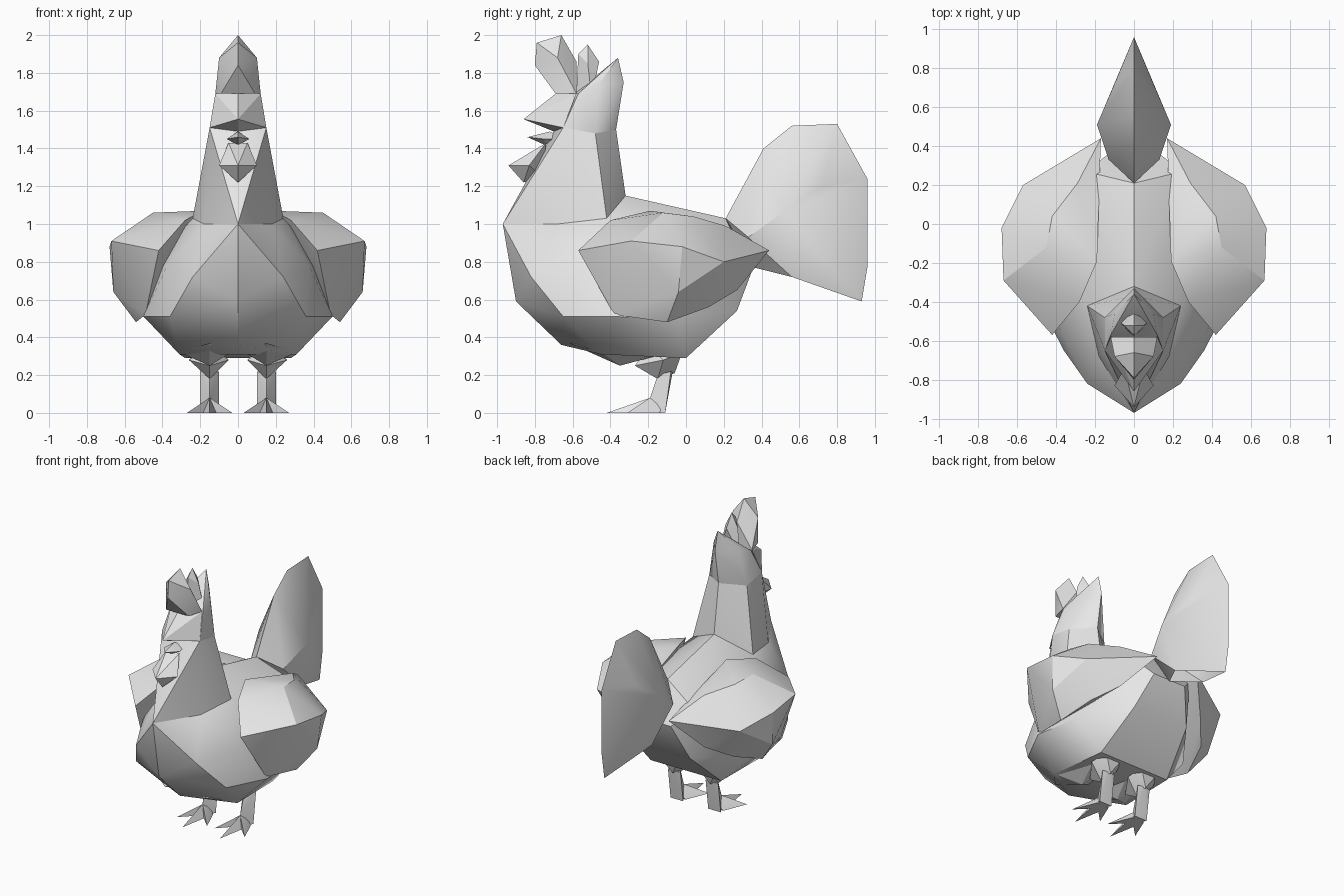
import bpy
import bmesh
import math

# Remove the default cube if it is there
default_cube = bpy.data.objects.get("Cube")
if default_cube:
    bpy.data.objects.remove(default_cube, do_unlink=True)

# One plain grey for the whole bird
GREY = (0.8, 0.8, 0.8, 1.0)
material = bpy.data.materials.new("plain_grey")
material.use_nodes = True
material.diffuse_color = GREY
shader = next(n for n in material.node_tree.nodes if n.type == 'BSDF_PRINCIPLED')
shader.inputs["Base Color"].default_value = GREY


def mirrored(points):
    """Return the points together with their reflections across x = 0."""
    return points + [(-x, y, z) for x, y, z in points if x]


def build_faceted(name, points, smooth_angle=25, open_below=False):
    """Wrap a few corner points in a faceted skin, optionally open underneath."""
    bm = bmesh.new()
    for point in points:
        bm.verts.new(point)
    result = bmesh.ops.convex_hull(bm, input=bm.verts)
    loose = {v for v in result["geom_interior"] + result["geom_unused"]
             if isinstance(v, bmesh.types.BMVert)}
    bmesh.ops.delete(bm, geom=list(loose), context='VERTS')
    bmesh.ops.recalc_face_normals(bm, faces=bm.faces)
    bm.normal_update()
    if open_below:
        underside = [f for f in bm.faces if f.normal.z < -0.7]
        bmesh.ops.delete(bm, geom=underside, context='FACES')
    mesh = bpy.data.meshes.new(name)
    bm.to_mesh(mesh)
    bm.free()
    mesh.materials.append(material)
    obj = bpy.data.objects.new(name, mesh)
    bpy.context.collection.objects.link(obj)
    bpy.ops.object.select_all(action='DESELECT')
    obj.select_set(True)
    bpy.context.view_layer.objects.active = obj
    bpy.ops.object.shade_smooth_by_angle(angle=math.radians(smooth_angle))


def build_centre(name, points, **options):
    """Build a part that straddles the middle of the bird."""
    build_faceted(name, mirrored(points), **options)


def build_pair(name, points):
    """Build a left part and its reflected right partner."""
    for side, sign in (("left", 1), ("right", -1)):
        build_faceted(side + "_" + name, [(sign * x, y, z) for x, y, z in points])


# Shared corners where the neck grows out of the chest and back
chest = (0, -.97, 1)
neck_root = (.24, -.42, 1.03)
neck_front_side = (.18, -.68, 1)
nape_root = (0, -.32, 1.15)

# Shared corners where the neck meets the head
cheek = (.15, -.65, 1.51)
head_ridge = (.15, -.48, 1.48)
throat = (0, -.69, 1.51)
nape = (0, -.37, 1.5)

# Torso: full breast, wide flanks and tapering rump
build_centre("torso", [
    chest, neck_root, neck_front_side, nape_root,
    (0, -.9, .59), (.24, -.82, .72), (.36, -.65, .51), (.5, -.38, .51),
    (.38, -.54, .77), (0, -.66, .36), (.31, -.45, .31),
    (.46, -.05, .5), (.45, -.05, .8), (.28, 0, .29), (.22, .27, .54),
    (.13, .36, .78), (.25, .27, .9), (0, .21, 1.03),
], smooth_angle=35)

# Neck and head: flat throat, side ridges and a pointed crown
build_centre("neck", [
    chest, neck_root, neck_front_side, nape_root,
    cheek, head_ridge, throat, nape,
], smooth_angle=35)
build_centre("head", [
    cheek, head_ridge, throat, nape,
    (0, -.59, 1.69), (.12, -.57, 1.69), (.1, -.46, 1.74),
    (0, -.33, 1.75), (0, -.36, 1.88),
], smooth_angle=35)

# Comb: a large front lobe and a narrow middle spike
build_centre("comb_front", [
    (.12, -.58, 1.69), (.09, -.69, 1.69), (0, -.8, 1.84), (0, -.79, 1.96),
    (0, -.66, 2), (.1, -.68, 1.88), (0, -.58, 1.86),
])
build_centre("comb_middle", [
    (0, -.57, 1.9), (0, -.52, 1.95), (.05, -.52, 1.85), (0, -.46, 1.86),
    (.08, -.5, 1.67), (0, -.58, 1.7),
])

# Beak and wattle
build_centre("upper_beak", [
    (.12, -.58, 1.69), (0, -.69, 1.69), cheek,
    (0, -.86, 1.555), (0, -.7, 1.49),
])
build_centre("lower_beak", [
    (0, -.84, 1.46), (.06, -.75, 1.45), (0, -.72, 1.49),
    (0, -.75, 1.42), (.04, -.65, 1.45),
])
build_centre("wattle", [
    (0, -.94, 1.31), (.1, -.83, 1.31), (0, -.86, 1.22),
    (.05, -.74, 1.43), (0, -.76, 1.25),
])

# Tail: a tall folded fan, sharp around the rim and hollow underneath
build_centre("tail", [
    (0, .21, 1.03), (0, .41, 1.4), (0, .56, 1.52), (0, .8, 1.53),
    (0, .96, 1.24), (0, .96, .77), (0, .93, .59), (0, .36, .77),
    (.19, .51, 1.06), (.1, .72, 1.2), (.12, .56, .72), (.13, .33, .93),
], open_below=True)

# Wings: bulging outer rim, rounded top and pointed rear tip
build_pair("wing", [
    (.42, -.57, .86), (.67, -.29, .91), (.68, -.02, .88), (.57, .2, .8),
    (.17, .44, .86), (.28, -.4, 1.02), (.19, -.19, 1.07), (.45, -.12, 1.06),
    (.42, .04, 1.04), (.29, .21, .99), (.49, -.38, .52), (.54, -.1, .48),
    (.66, -.04, .64), (.47, .12, .56), (.34, .27, .65),
])

# Legs: hip swelling, faceted thigh and a slanted shin
build_pair("hip", [
    (.15, -.35, .25), (.31, -.45, .32), (.02, -.42, .33), (.15, -.62, .37),
    (.26, -.05, .33), (.05, -.1, .33),
])
build_pair("thigh", [
    (.15, -.27, .25), (.15, -.2, .35), (.26, -.12, .28), (.05, -.12, .28),
    (.22, -.02, .32), (.08, -.02, .32), (.15, -.06, .21), (.15, -.15, .18),
])
build_pair("shin", [
    (.15, -.15, .2), (.1, -.08, .22), (.2, -.08, .22), (.15, -.19, .08),
    (.1, -.11, 0), (.2, -.11, 0), (.15, -.2, 0), (.15, -.07, .22),
])

# Toes: three flat spikes fanned from the ankle
for toe, tip in (("inner", (.03, -.31, 0)),
                 ("middle", (.15, -.42, 0)),
                 ("outer", (.27, -.31, 0))):
    build_pair(toe + "_toe", [
        tip, (.1, -.14, 0), (.2, -.14, 0), (.15, -.19, .08), (.15, -.12, .06),
    ])
